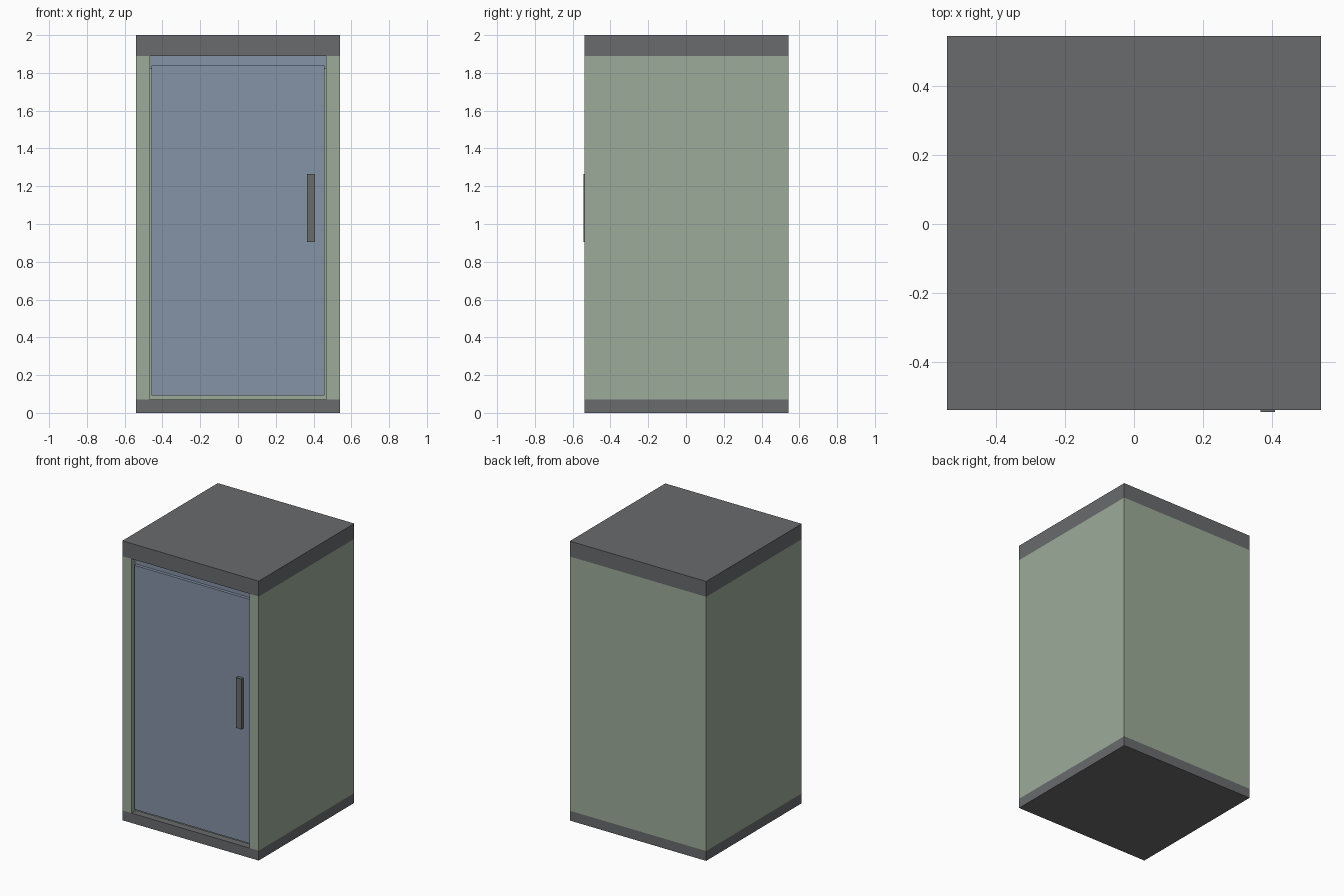
import bpy
import bmesh

cube = bpy.data.objects.get("Cube")
if cube:
    bpy.data.objects.remove(cube, do_unlink=True)


def material(name, rgb):
    m = bpy.data.materials.new(name)
    m.use_nodes = True
    m.diffuse_color = (*rgb, 1)
    m.node_tree.nodes["Principled BSDF"].inputs["Base Color"].default_value = (*rgb, 1)
    return m


GREY = material("dark grey", (0.144, 0.147, 0.153))
GREEN = material("sage green", (0.335, 0.41, 0.318))
BLUE = material("slate blue", (0.235, 0.292, 0.385))

HALF = 0.54
FRONT, BACK = -0.537, 0.543
BASE_TOP, ROOF_BOTTOM, HEIGHT = 0.07, 1.89, 2.0
OPENING = 0.467           # half width of the door recess
RECESS = FRONT + 0.05     # back plane of the recess


def prism(name, outline, z0, z1, mat):
    """Extrude a plan outline (counter-clockwise) from z0 up to z1."""
    bm = bmesh.new()
    floor = bm.faces.new([bm.verts.new((x, y, z0)) for x, y in outline])
    top = bmesh.ops.extrude_face_region(bm, geom=[floor], use_keep_orig=True)["geom"]
    bmesh.ops.translate(bm, vec=(0, 0, z1 - z0),
                        verts=[v for v in top if isinstance(v, bmesh.types.BMVert)])
    bmesh.ops.recalc_face_normals(bm, faces=bm.faces)
    mesh = bpy.data.meshes.new(name)
    bm.to_mesh(mesh)
    bm.free()
    mesh.materials.append(mat)
    obj = bpy.data.objects.new(name, mesh)
    bpy.context.collection.objects.link(obj)
    return obj


def box(name, x0, x1, y0, y1, z0, z1, mat):
    return prism(name, [(x0, y0), (x1, y0), (x1, y1), (x0, y1)], z0, z1, mat)


# Base and roof slabs
box("base", -HALF, HALF, FRONT, BACK, 0, BASE_TOP, GREY)
box("roof", -HALF, HALF, FRONT, BACK, ROOF_BOTTOM, HEIGHT, GREY)

# Cabin walls with a shallow door recess in the front
right_side = [(-HALF, BACK), (-HALF, FRONT), (-OPENING, FRONT), (-OPENING, RECESS)]
left_side = [(-x, y) for x, y in reversed(right_side)]
prism("cabin_walls", right_side + left_side, BASE_TOP, ROOF_BOTTOM, GREEN)

# Rail above the door, door leaf and handle
box("door_rail", -OPENING, OPENING, FRONT + 0.04, RECESS, 1.82, ROOF_BOTTOM, BLUE)
box("door", -0.458, 0.458, FRONT + 0.018, FRONT + 0.04, 0.093, 1.84, BLUE)
box("door_handle", 0.365, 0.408, FRONT - 0.006, FRONT + 0.018, 0.905, 1.265, GREY)
